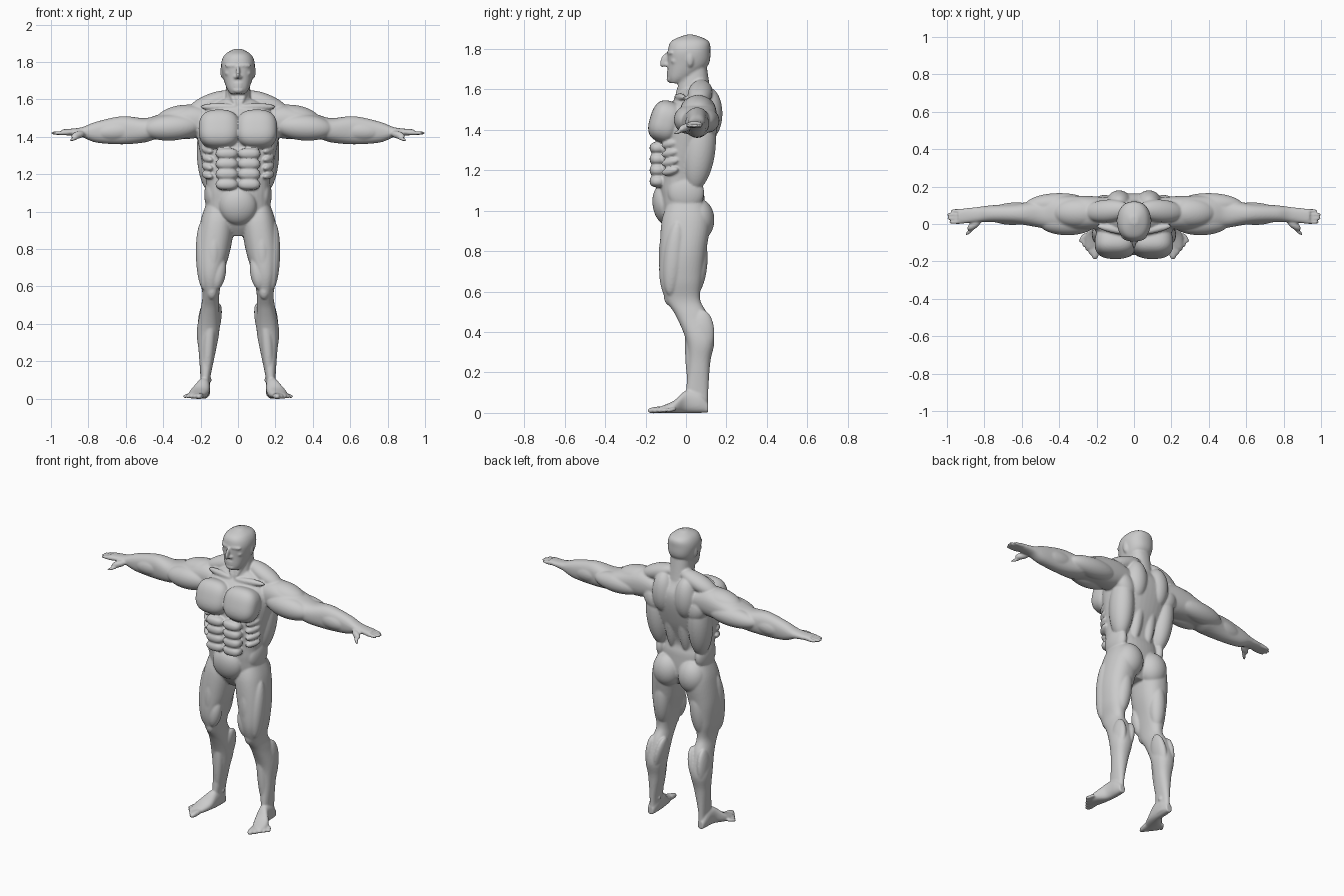
import bpy
import bmesh
from mathutils import Vector, Matrix

default_cube = bpy.data.objects.get("Cube")
if default_cube:
    bpy.data.objects.remove(default_cube, do_unlink=True)

skin_form = bmesh.new()
out = Vector((1, 0, 0))
front = Vector((0, -1, 0))
up = Vector((0, 0, 1))


def smooth_stations(stations, steps=6):
    """Interpolate the stations with a Catmull-Rom spline."""
    points = [Vector(station) for station in stations]
    last = len(points) - 1
    result = []
    for i in range(last):
        before, here = points[max(i - 1, 0)], points[i]
        after, beyond = points[i + 1], points[min(i + 2, last)]
        for step in range(steps):
            t = step / steps
            slope = after - before
            bend = before * 2 - here * 5 + after * 4 - beyond
            twist = here * 3 - before - after * 3 + beyond
            result.append(here + (slope * t + bend * t ** 2 + twist * t ** 3) / 2)
    result.append(points[last])
    return result


def loft(axis, stations, sides=40, power=2.3):
    """Skin rounded sections; a station is position, then low/high of both other axes."""
    first, second = [n for n in range(3) if n != axis]
    turn = Matrix.Rotation(6.2832 / sides, 2)
    rings = []
    for position, first_low, first_high, second_low, second_high in smooth_stations(stations):
        ring = []
        spoke = Vector((1, 0))
        for _ in range(sides):
            size = (abs(spoke.x) ** power + abs(spoke.y) ** power) ** (1 / power)
            point = Vector((0, 0, 0))
            point[axis] = position
            point[first] = (first_low + first_high + (first_high - first_low) * spoke.x / size) / 2
            point[second] = (second_low + second_high + (second_high - second_low) * spoke.y / size) / 2
            ring.append(skin_form.verts.new(point))
            spoke = turn @ spoke
        rings.append(ring)
    for lower, upper in zip(rings, rings[1:]):
        for i in range(sides):
            j = (i + 1) % sides
            skin_form.faces.new((lower[i], lower[j], upper[j], upper[i]))
    skin_form.faces.new(rings[0][::-1])
    skin_form.faces.new(rings[-1])


def central_loft(stations):
    loft(2, [(z, -half, half, low, high) for z, half, low, high in stations])


def muscle(start, end, width, depth=None, power=2):
    """Rounded belly between two points; depth runs front to back."""
    along = (end - start) / 2
    axis = along.normalized()
    reference = up if abs(axis.y) > .8 else front
    deep = (reference - axis * reference.dot(axis)).normalized()
    wide = axis.cross(deep)
    centre = (start + end) / 2
    ball = bmesh.ops.create_icosphere(skin_form, subdivisions=4, radius=1)
    for vert in ball["verts"]:
        unit = vert.co / sum(abs(n) ** power for n in vert.co) ** (1 / power)
        vert.co = centre + wide * width * unit.x + deep * (depth or width) * unit.y + along * unit.z


def mirror_form():
    geometry = skin_form.verts[:] + skin_form.edges[:] + skin_form.faces[:]
    copy = bmesh.ops.duplicate(skin_form, geom=geometry)["geom"]
    for item in copy:
        if isinstance(item, bmesh.types.BMVert):
            item.co.x = -item.co.x
    copied_faces = [item for item in copy if isinstance(item, bmesh.types.BMFace)]
    bmesh.ops.reverse_faces(skin_form, faces=copied_faces)


# Landmarks of the left half
hip = Vector((.12, 0, .95))
knee = Vector((.14, -.02, .58))
ankle = Vector((.17, .06, .1))
waist = Vector((.1, 0, 1.1))
belly = Vector((0, -.14, 1.31))
rib = Vector((.17, -.08, 1.32))
chest = Vector((.1, -.1, 1.44))
throat = Vector((.01, -.05, 1.56))
back = Vector((.08, .11, 1.48))
nape = Vector((.02, .08, 1.63))
shoulder = Vector((.2, .06, 1.5))
elbow = Vector((.55, .06, 1.44))
wrist = Vector((.82, .05, 1.42))
ear = Vector((.08, .02, 1.75))
face = Vector((0, -.09, 1.72))

# Leg from hip to ankle
loft(2, [
    (1.04, .05, .17, -.09, .09), (.95, .02, .2, -.12, .12),
    (.8, .04, .22, -.13, .1), (.66, .08, .21, -.13, .08),
    (.56, .1, .19, -.1, .07), (.48, .1, .2, -.05, .11),
    (.36, .1, .22, 0, .14), (.25, .12, .21, .01, .12),
    (.1, .15, .2, 0, .11), (.02, .15, .2, 0, .11)])

# Thigh muscles and kneecap
muscle(hip.lerp(knee, .5) + front * .07 - out * .04, knee + front * .07 - out * .02, .04)
muscle(hip + out * .07 + front * .04, knee + out * .04 + front * .06, .04, .05)
muscle(hip + front * .07, knee + front * .06 + up * .04, .05, .06)
muscle(knee + front * .06 + up * .05, knee + front * .06 - up * .05, .03)
muscle(hip - front * .07 - up * .07, knee - front * .06, .05)

# Calf muscles, shin and ankle bones
for side in (-out, out):
    calf_top = knee + side * .04 - front * .1 - up * .07
    muscle(calf_top, ankle + side * .02 - front * .02 + up * .18, .03, .06)
muscle(knee - front * .04 - up * .06, ankle + front * .03, .03)
muscle(ankle - out * .03, ankle + out * .03, .02)

# Foot and toes, turned outward
loft(1, [
    (.11, .16, .2, 0, .05), (.07, .15, .21, 0, .1), (0, .15, .22, 0, .11),
    (-.06, .16, .26, 0, .06), (-.13, .19, .26, 0, .03)])
for toe in range(5):
    root = Vector((.2, -.09, .02)).lerp(Vector((.26, -.05, .02)), toe / 4)
    tip = Vector((.21, -.19, .01)).lerp(Vector((.29, -.1, .01)), toe / 4)
    thick = .02 - .002 * toe
    muscle(root, tip, thick, thick * .8, power=2.5)

# Arm from shoulder to palm
loft(0, [
    (.13, -.02, .14, 1.42, 1.54), (.25, -.03, .15, 1.39, 1.57),
    (.42, -.03, .15, 1.39, 1.52), (.5, -.02, .13, 1.37, 1.5),
    (.62, 0, .11, 1.36, 1.51), (.76, .01, .1, 1.37, 1.48),
    (.84, .01, .09, 1.4, 1.45), (.94, 0, .08, 1.41, 1.44)])

# Deltoid, biceps, triceps and forearm
muscle(shoulder - out * .04 + up * .02, elbow - out * .11 + up * .04, .07, .08)
muscle(shoulder + front * .05 - up * .04, elbow + front * .05 - out * .04, .07)
muscle(shoulder + out * .04 - front * .05 - up * .05, elbow + out * .03 - front * .04, .06)
muscle(elbow - out * .05, wrist - out * .04, .06)

# Fingers and thumb
for finger, length in enumerate((.17, .18, .18, .16)):
    knuckle = wrist + out * .08 + front * (.04 - .02 * finger)
    muscle(knuckle, wrist + out * length + front * (.04 - .02 * finger), .01, power=2.6)
muscle(wrist + front * .03, wrist + front * .08 + out * .07 - up * .02, .02)
muscle(wrist + front * .06 + out * .03 - up * .02, wrist + front * .11 + out * .08 - up * .04, .01)

# Chest plate, collar bone and trapezius
muscle(chest + up * .1 - front * .03, chest - up * .1 + front * .03, .11, .08, power=2.7)
muscle(throat, shoulder + front * .07 + up * .06, .02)
muscle(nape, shoulder + out * .07 + up * .03, .05, .06)

# Upper back, side back, spine muscle and shoulder blade
muscle(back + up * .13, back - up * .13, .07)
muscle(shoulder - out * .04 - front * .03, waist + out * .04 - front * .04, .07, .08)
muscle(back - out * .04, waist - out * .05 - front * .06, .04)
muscle(shoulder - front * .04, back + out * .04 - up * .13, .06, .05)

# Buttock and waist
seat = hip - front * .06 - out * .03
muscle(seat + up * .11, seat - up * .1, .09, .08)
muscle(waist + out * .04 + up * .08, waist + out * .04 - up * .1, .04, .09)

# Stomach rows and ribs
for row in range(4):
    middle = belly - up * .055 * row
    muscle(middle, middle + out * .12, .03, .04, power=2.5)
    slat = rib - up * .045 * row
    muscle(slat + front * .04 - out * .03, slat - front * .04 + out * .02 + up * .02, .02)

# Neck cord, ear, brow, cheekbone, closed eye and nostril
muscle(throat, ear - out * .02 - up * .04, .016)
muscle(ear + up * .04, ear - up * .04, .015, .02)
brow = face + up * .06
muscle(brow, brow + out * .07 - front * .02, .01)
cheek = face + up * .02 - front * .02
muscle(cheek + out * .03, cheek + out * .07 - front * .02, .016)
eye = face + up * .04 - front * .01
muscle(eye + out * .02, eye + out * .05 - front * .01, .01)
muscle(face + front * .01, face + out * .02, .01)

mirror_form()

# Torso core and lower belly
central_loft([
    (.87, .06, -.06, .05), (.95, .16, -.11, .09), (1.08, .17, -.13, .09),
    (1.16, .17, -.13, .08), (1.3, .2, -.13, .13), (1.42, .22, -.12, .16),
    (1.5, .21, -.1, .16), (1.56, .16, -.05, .13), (1.6, .09, -.02, .11)])
muscle(belly - up * .18 - front * .02, belly - up * .38 - front * .05, .1, .06)

# Neck and head
central_loft([(1.5, .09, -.06, .14), (1.6, .07, -.04, .12), (1.73, .06, 0, .1)])
central_loft([
    (1.63, .04, -.08, -.02), (1.66, .06, -.09, .04), (1.72, .08, -.09, .11),
    (1.79, .09, -.09, .12), (1.84, .07, -.07, .11), (1.87, .02, 0, .04)])

# Nose, lips and chin
muscle(brow, face + front * .03 - up * .01, .01, .02)
for drop, thick in ((.035, .006), (.05, .006), (.07, .016)):
    centre = face - up * drop - front * .01
    muscle(centre - out * .03, centre + out * .03, thick, .016)

# Fuse all the forms into one smooth skin
raw_mesh = bpy.data.meshes.new("body_form")
skin_form.to_mesh(raw_mesh)
skin_form.free()
body = bpy.data.objects.new("body", raw_mesh)
bpy.context.scene.collection.objects.link(body)
remesh = body.modifiers.new("fuse", "REMESH")
remesh.mode = "VOXEL"
remesh.voxel_size = .006
relax = body.modifiers.new("relax", "SMOOTH")
relax.factor = .5
relax.iterations = 4
bpy.context.view_layer.update()
evaluated = body.evaluated_get(bpy.context.evaluated_depsgraph_get())
skin_mesh = bpy.data.meshes.new_from_object(evaluated)
body.modifiers.clear()
body.data = skin_mesh
bpy.data.meshes.remove(raw_mesh)
skin_mesh.name = "body_skin"

# Plain grey skin
grey = bpy.data.materials.new("plain_grey")
grey.use_nodes = True
colour = (.6, .6, .6, 1)
grey.diffuse_color = colour
grey.node_tree.nodes["Principled BSDF"].inputs["Base Color"].default_value = colour
skin_mesh.materials.clear()
skin_mesh.materials.append(grey)
for polygon in skin_mesh.polygons:
    polygon.use_smooth = True
    polygon.material_index = 0
